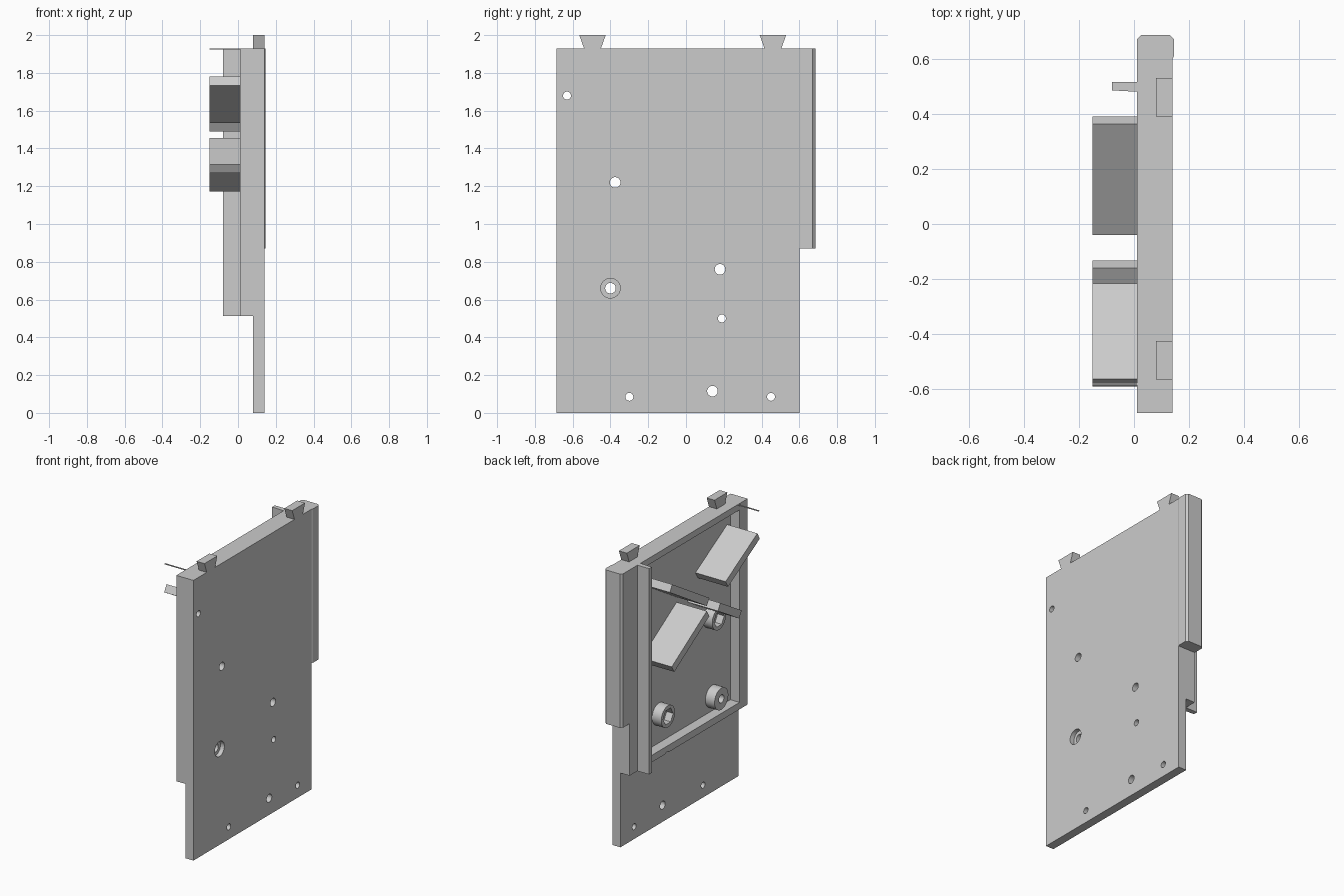
import bpy, bmesh, math
from mathutils import Matrix, Vector

cube = bpy.data.objects.get("Cube")
if cube:
    bpy.data.objects.remove(cube)

grey = bpy.data.materials.new("light_grey")
grey.use_nodes = True
COLOUR = (0.6, 0.6, 0.6, 1)
grey.diffuse_color = COLOUR
grey.node_tree.nodes["Principled BSDF"].inputs["Base Color"].default_value = COLOUR


def finish(name, bm):
    bmesh.ops.recalc_face_normals(bm, faces=bm.faces)
    mesh = bpy.data.meshes.new(name)
    bm.to_mesh(mesh)
    bm.free()
    mesh.materials.append(grey)
    ob = bpy.data.objects.new(name, mesh)
    bpy.context.scene.collection.objects.link(ob)
    return ob


def prism(name, points, direction):
    """Extrude a closed outline along a direction."""
    bm = bmesh.new()
    face = bm.faces.new([bm.verts.new(p) for p in points])
    ext = bmesh.ops.extrude_face_region(bm, geom=[face])
    moved = [g for g in ext["geom"] if isinstance(g, bmesh.types.BMVert)]
    bmesh.ops.translate(bm, verts=moved, vec=Vector(direction))
    return finish(name, bm)


def side_prism(name, yz, x0, x1):
    return prism(name, [(x0, y, z) for y, z in yz], (x1 - x0, 0, 0))


def box(name, x0, x1, y0, y1, z0, z1):
    return side_prism(name, [(y0, z0), (y1, z0), (y1, z1), (y0, z1)], x0, x1)


def cylinders(name, spots, x0, x1, sides=32):
    """Cylinders along x at each (y, z, radius)."""
    bm = bmesh.new()
    for y, z, r in spots:
        place = Matrix.Translation(((x0 + x1) / 2, y, z)) @ Matrix.Rotation(math.pi / 2, 4, 'Y')
        bmesh.ops.create_cone(bm, cap_ends=True, segments=sides, radius1=r, radius2=r,
                              depth=x1 - x0, matrix=place)
    return finish(name, bm)


def cut(ob, *cutters):
    for c in cutters:
        c.hide_render = True
        c.hide_set(True)
        c.display_type = 'WIRE'
        mod = ob.modifiers.new("cut", 'BOOLEAN')
        mod.operation = 'DIFFERENCE'
        mod.solver = 'EXACT'
        mod.object = c


# Panel and raised rim
panel = box("panel", 0.08, 0.14, -0.685, 0.6, 0, 1.93)
rim = box("rim", 0.01, 0.08, -0.685, 0.6, 0.512, 1.93)
recess = box("recess_cutter", -0.05, 0.0799, -0.597, 0.48, 0.56, 1.886)

# Screw bosses on the inside of the panel
BOSSES = [(-0.375, 1.22), (-0.4, 0.66), (0.18, 0.76)]
bosses = cylinders("screw_bosses", [(y, z, 0.075) for y, z in BOSSES], 0.01, 0.08)

# Drilled holes, nut pockets and counterbore
BIG, SMALL = 0.028, 0.021
holes = [(y, z, BIG) for y, z in BOSSES + [(0.14, 0.115)]]
holes += [(y, z, SMALL) for y, z in [(-0.63, 1.68), (0.19, 0.5), (-0.3, 0.085), (0.45, 0.085)]]
drill = cylinders("hole_cutter", holes, -0.1, 0.3)
pockets = cylinders("nut_pocket_cutter", [(*BOSSES[0], 0.055), (*BOSSES[2], 0.055)], -0.05, 0.06, 6)
bore = cylinders("counterbore_cutter", [(*BOSSES[1], 0.052)], 0.11, 0.2)
cut(panel, drill, bore)
cut(rim, recess, drill)
cut(bosses, drill, pockets)

# Dovetail tabs on the top edge
for name, y in (("front_tab", -0.495), ("back_tab", 0.46)):
    side_prism(name, [(y - 0.045, 1.93), (y + 0.045, 1.93), (y + 0.07, 2), (y - 0.07, 2)], 0.08, 0.14)

# Chamfered rail on the back edge
prism("back_rail", [(0.01, 0.6, 0.87), (0.14, 0.6, 0.87), (0.145, 0.61, 0.87), (0.145, 0.67, 0.87),
                    (0.13, 0.685, 0.87), (0.025, 0.685, 0.87), (0.01, 0.67, 0.87)], (0, 0, 1.06))

# Upright rib beside the recess
prism("rib", [(0.01, 0.48, 0.512), (0.01, 0.515, 0.512), (-0.08, 0.515, 0.512),
              (-0.08, 0.485, 0.512)], (0, 0, 1.418))


# Slanted guide bars, from the top face's start, tilt and length
def guide(name, y, z, length, degrees, thick=0.053):
    a = math.radians(degrees)
    along = Vector((math.cos(a), math.sin(a))) * length
    down = Vector((math.sin(a), -math.cos(a))) * thick
    p = Vector((y, z))
    side_prism(name, [p, p + along, p + along + down, p + down], -0.15, 0.08)


guide("upper_front_guide", -0.563, 1.78, 0.4, -30)
guide("upper_back_guide", -0.04, 1.535, 0.473, 31.5)
guide("lower_front_guide", -0.392, 1.315, 0.27, 31)
guide("lower_back_guide", -0.012, 1.455, 0.45, -32)

# Thin pin at the top corner
box("pin", -0.15, 0.01, -0.585, -0.577, 1.925, 1.93)

# Smooth round walls, sharp edges kept
for ob in (panel, rim, bosses):
    bpy.ops.object.select_all(action='DESELECT')
    ob.select_set(True)
    bpy.context.view_layer.objects.active = ob
    bpy.ops.object.shade_smooth_by_angle(angle=math.radians(30))
